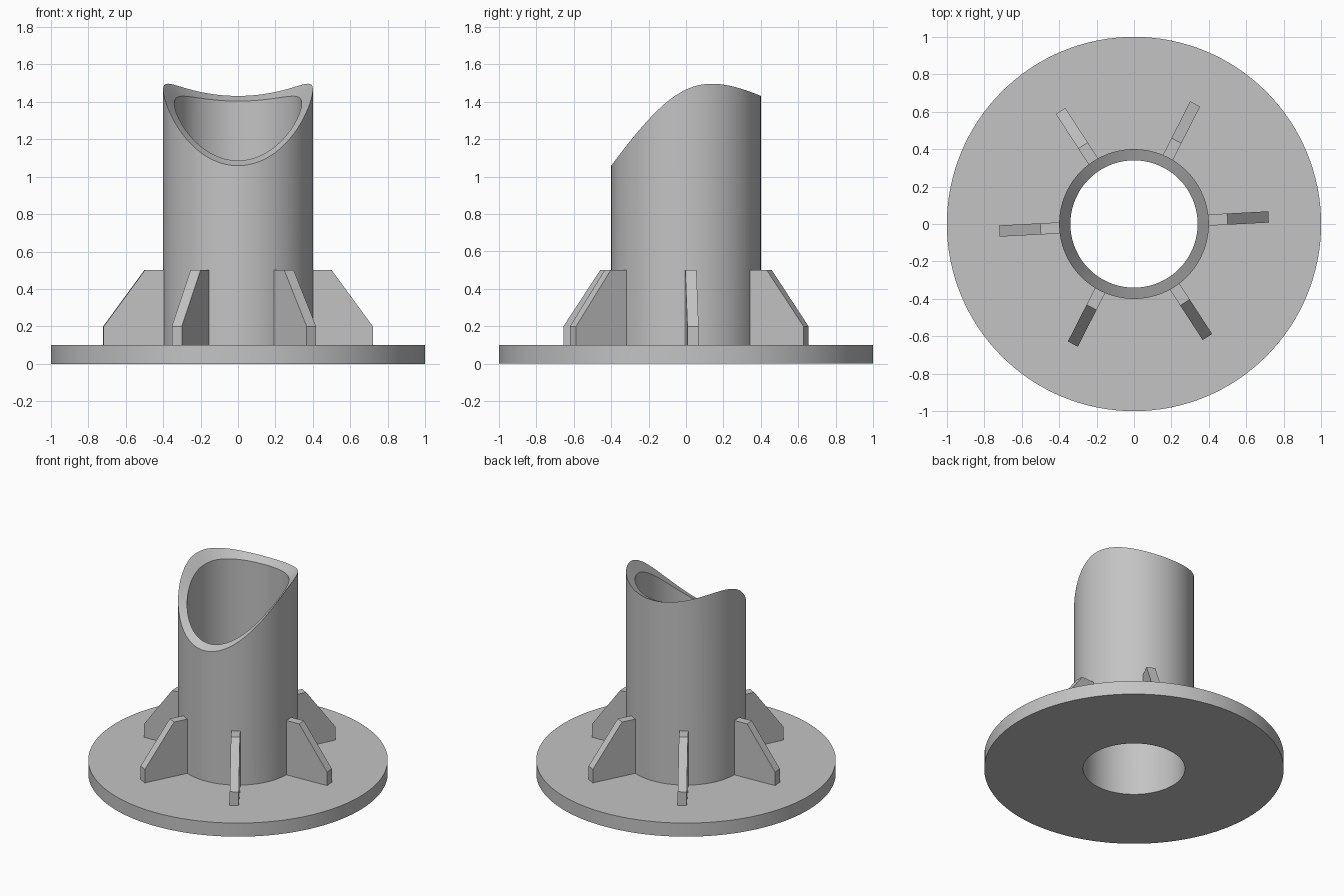
import bpy
import bmesh
from math import cos, sin, sqrt, pi, radians, tan

cube = bpy.data.objects.get("Cube")
if cube:
    bpy.data.objects.remove(cube, do_unlink=True)

SEGMENTS = 128
PIPE_R, BORE_R, PLATE_R, PLATE_H = 0.4, 0.34, 1.0, 0.1
SADDLE_R, SADDLE_TILT, SADDLE_Z = 0.5, radians(25), 1.245

grey = bpy.data.materials.new("plain grey")
grey.use_nodes = True
colour = (0.55, 0.55, 0.55, 1)
grey.diffuse_color = colour
grey.node_tree.nodes["Principled BSDF"].inputs["Base Color"].default_value = colour


def finish(name, bm, smooth=False):
    """Turn a bmesh into a named grey object."""
    bmesh.ops.recalc_face_normals(bm, faces=bm.faces)
    mesh = bpy.data.meshes.new(name)
    bm.to_mesh(mesh)
    bm.free()
    mesh.materials.append(grey)
    obj = bpy.data.objects.new(name, mesh)
    bpy.context.collection.objects.link(obj)
    if smooth:
        bpy.ops.object.select_all(action='DESELECT')
        obj.select_set(True)
        bpy.context.view_layer.objects.active = obj
        bpy.ops.object.shade_smooth_by_angle(angle=radians(30))
    return obj


def saddle(x, y):
    """Underside of a tilted cylinder: the cut for a joining pipe."""
    rise = SADDLE_R - sqrt(SADDLE_R ** 2 - x * x)
    return SADDLE_Z + y * tan(SADDLE_TILT) + rise / cos(SADDLE_TILT)


def tube(name, outer, inner, top):
    """Hollow ring from the ground up to the height function top(x, y)."""
    bm = bmesh.new()
    columns = []
    for i in range(SEGMENTS):
        a = 2 * pi * i / SEGMENTS
        section = []
        for r, upper in ((outer, False), (outer, True), (inner, True), (inner, False)):
            x, y = r * cos(a), r * sin(a)
            section.append(bm.verts.new((x, y, top(x, y) if upper else 0)))
        columns.append(section)
    for i, here in enumerate(columns):
        there = columns[(i + 1) % SEGMENTS]
        for j in range(4):
            k = (j + 1) % 4
            bm.faces.new((here[j], there[j], there[k], here[k]))
    return finish(name, bm, smooth=True)


def rib(name, angle):
    """Gusset with a sloped outer edge, standing on the plate."""
    profile = [(0.37, 0.1), (0.72, 0.1), (0.72, 0.2), (0.5, 0.5), (0.37, 0.5)]
    bm = bmesh.new()
    sides = [[bm.verts.new((r, y, z)) for r, z in profile] for y in (-0.03, 0.03)]
    for side in sides:
        bm.faces.new(side)
    for j in range(len(profile)):
        k = (j + 1) % len(profile)
        bm.faces.new((sides[0][j], sides[0][k], sides[1][k], sides[1][j]))
    obj = finish(name, bm)
    obj.rotation_euler.z = angle


# Base plate and saddle-cut pipe
tube("base_plate", PLATE_R, PIPE_R, lambda x, y: PLATE_H)
tube("pipe", PIPE_R, BORE_R, saddle)

# Six gussets, turned slightly off the x axis
for n in range(6):
    rib(f"gusset_{n + 1}", radians(3 + 60 * n))
